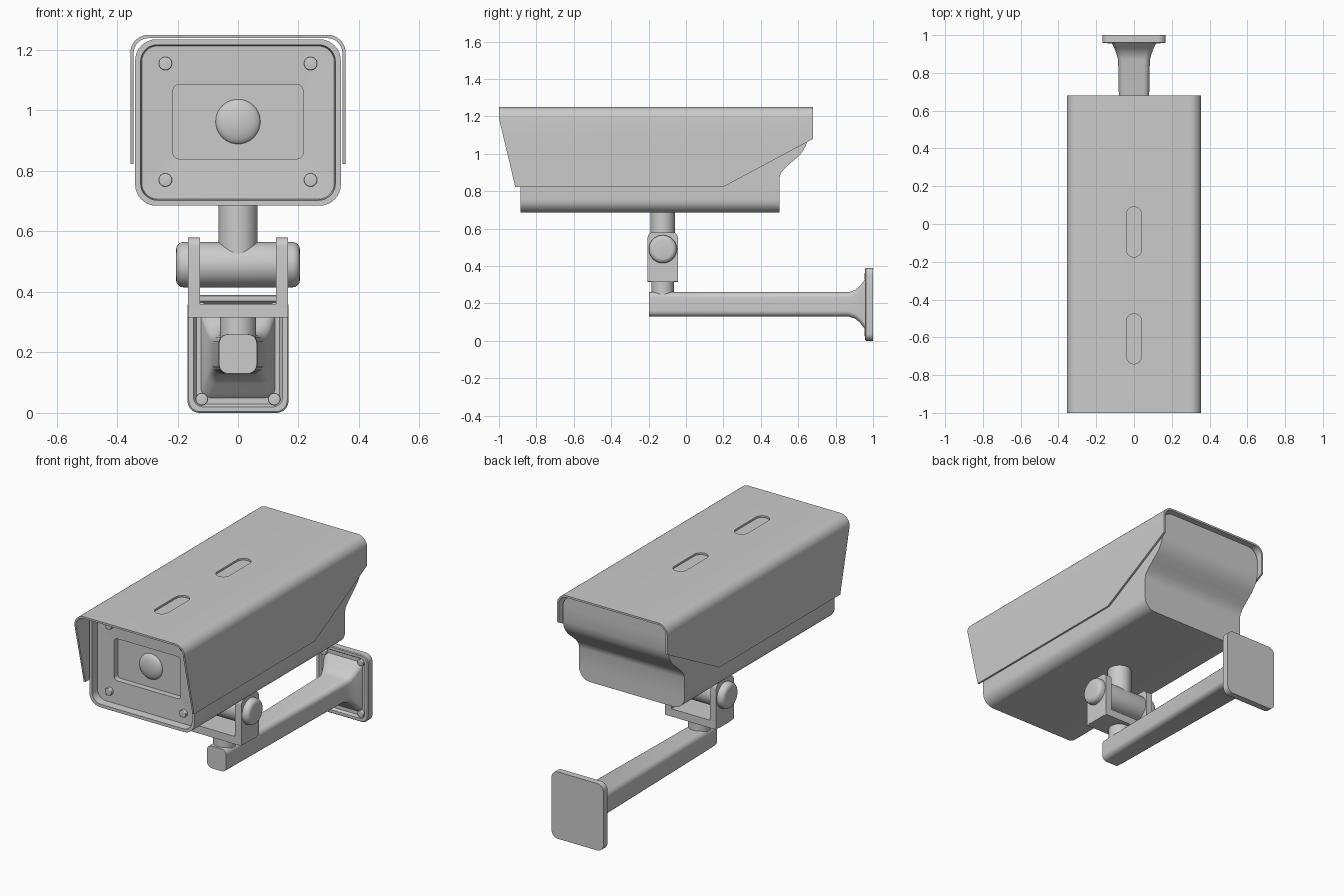
import bpy, bmesh
from math import sin, cos, pi, radians
from mathutils import Matrix

if "Cube" in bpy.data.objects:
    bpy.data.objects.remove(bpy.data.objects["Cube"])


def finish(name, bm):
    bmesh.ops.recalc_face_normals(bm, faces=bm.faces)
    me = bpy.data.meshes.new(name)
    bm.to_mesh(me)
    bm.free()
    me.shade_smooth()
    me.set_sharp_from_angle(angle=radians(35))
    ob = bpy.data.objects.new(name, me)
    bpy.context.collection.objects.link(ob)
    return ob


def section(hw, z0, z1, r, levels=(), n=8):
    """Rounded rectangle, right half from top to bottom, then mirrored."""
    half = [(hw - r + r * sin(a), z1 - r + r * cos(a))
            for a in [pi / 2 * i / n for i in range(n + 1)]]
    half += [(hw, z0 + r + (z1 - z0 - 2 * r) * t) for t in levels]
    half += [(hw - r + r * cos(a), z0 + r - r * sin(a))
             for a in [pi / 2 * i / n for i in range(n + 1)]]
    return half + [(-x, z) for x, z in reversed(half)]


def loft(name, rings):
    """Skin equal rings; the ends are closed with strips between opposite points."""
    bm = bmesh.new()
    vs = [[bm.verts.new(p) for p in ring] for ring in rings]
    n = len(rings[0])
    for a, b in zip(vs, vs[1:]):
        for i in range(n):
            j = (i + 1) % n
            bm.faces.new((a[i], a[j], b[j], b[i]))
    for ring in (vs[0], vs[-1]):
        for i in range(n // 2 - 1):
            bm.faces.new((ring[i], ring[i + 1], ring[n - 2 - i], ring[n - 1 - i]))
    return finish(name, bm)


def at_y(sec, y):
    return [(x, y(z) if callable(y) else y, z) for x, z in sec]


def cylinder(name, r, length, loc, axis='Z', bevel=0):
    rot = {'Z': Matrix(), 'X': Matrix.Rotation(pi / 2, 4, 'Y'),
           'Y': Matrix.Rotation(pi / 2, 4, 'X')}[axis]
    bm = bmesh.new()
    bmesh.ops.create_cone(bm, cap_ends=True, segments=40, radius1=r, radius2=r,
                          depth=length, matrix=Matrix.Translation(loc) @ rot)
    if bevel:
        rim = [e for e in bm.edges if any(len(f.verts) > 4 for f in e.link_faces)]
        bmesh.ops.bevel(bm, geom=rim, offset=bevel, segments=4, profile=0.5,
                        affect='EDGES')
    return finish(name, bm)


def interp(table):
    def f(v):
        if v <= table[0][0]:
            return table[0][1]
        for (a, p), (b, q) in zip(table, table[1:]):
            if v <= b:
                return p + (q - p) * (v - a) / (b - a)
        return table[-1][1]
    return f


# Housing: rounded tube with S-shaped back and recessed front window
rear = interp([(.87, .5), (.895, .506), (.925, .53), (.955, .565), (.985, .60),
               (1.01, .622), (1.04, .64), (1.08, .65)])
R = .07
lv = [(z - .685 - R) / (.55 - 2 * R)
      for z in (1.08, 1.04, 1.01, .985, .955, .925, .895, .87)]
loft("camera_housing", [
    at_y(section(.34, .685, 1.235, R, lv), rear),
    at_y(section(.34, .685, 1.235, R, lv), -.885),
    at_y(section(.322, .703, 1.217, .055, lv), -.885),
    at_y(section(.318, .707, 1.213, .052, lv), -.84),
    at_y(section(.215, .84, 1.085, .02, lv), -.835),
    at_y(section(.215, .84, 1.085, .02, lv), -.80)])

# Lens dome
bm = bmesh.new()
bmesh.ops.create_uvsphere(bm, u_segments=40, v_segments=20, radius=.074,
                          matrix=Matrix.Translation((0, -.80, .963)) @ Matrix.Diagonal((1, .35, 1, 1)))
finish("lens", bm)

# Front screws
for x in (-.24, .24):
    for z in (.77, 1.155):
        cylinder("front_screw", .022, .03, (x, -.84, z), 'Y', .004)


# Sun hood: thin inverted U with slanted ends
def u_shape(hw, top, r, n=8):
    half = [(hw, z) for z in (.823, 1.08)]
    half += [(hw - r + r * cos(a), top - r + r * sin(a))
             for a in [pi / 2 * i / n for i in range(n + 1)]]
    return half + [(-x, z) for x, z in reversed(half)]


hood_front = interp([(.823, -.913), (1.19, -1.0)])
hood_back = interp([(.823, .2), (1.08, .68)])
u = u_shape(.356, 1.25, .06) + u_shape(.345, 1.239, .049)[::-1]
hood = loft("sun_hood", [at_y(u, hood_front), at_y(u, hood_back)])

# Two long slots through the hood top
for y in (-.608, -.042):
    outline = [(.04 * cos(a), y + (.093 if i < 13 else -.093) + .04 * sin(a))
               for i, a in enumerate([pi * k / 12 for k in range(13)]
                                     + [pi + pi * k / 12 for k in range(13)])]
    bm = bmesh.new()
    f = bm.faces.new([bm.verts.new((x, yy, 1.2)) for x, yy in outline])
    top = bmesh.ops.extrude_face_region(bm, geom=[f])
    bmesh.ops.translate(bm, vec=(0, 0, .1),
                        verts=[v for v in top["geom"] if isinstance(v, bmesh.types.BMVert)])
    cutter = finish("slot_cutter", bm)
    cutter.hide_render = True
    mod = hood.modifiers.new("slot", 'BOOLEAN')
    mod.operation, mod.object, mod.solver = 'DIFFERENCE', cutter, 'EXACT'
    bpy.context.view_layer.objects.active = hood
    bpy.ops.object.modifier_apply(modifier=mod.name)
    bpy.data.objects.remove(cutter)
hood.data.set_sharp_from_angle(angle=radians(35))

# Swivel joint: post, barrel, U bracket, lower post
JY = -.124
cylinder("upper_post", .065, .20, (0, JY, .60))
cylinder("tilt_barrel", .075, .41, (0, JY, .49), 'X', .025)
for s in (-1, 1):
    ear = section(.081, .315, .58, .03)
    loft("bracket_ear", [[(s * x, JY + a, z) for a, z in ear] for x in (.125, .165)])
base = section(.165, .315, .36, .005)
loft("bracket_base", [at_y(base, JY - .081), at_y(base, JY + .081)])
cylinder("lower_post", .06, .10, (0, JY, .285))

# Arm flaring into the wall plate
ZC = .195
loft("wall_arm", [at_y(section(hw, ZC - hh, ZC + hh, r), y) for y, hw, hh, r in (
    (1.0, .167, .195, .04), (.962, .167, .195, .04), (.958, .163, .191, .038),
    (.958, .147, .175, .03), (.972, .138, .166, .028), (.972, .122, .145, .03),
    (.955, .116, .130, .03), (.93, .104, .098, .03), (.905, .094, .077, .03),
    (.87, .084, .065, .03), (-.18, .064, .065, .03), (-.197, .062, .065, .03))])
for x in (-.12, .12):
    for z in (.045, .345):
        cylinder("plate_screw", .02, .024, (x, .967, z), 'Y', .004)
